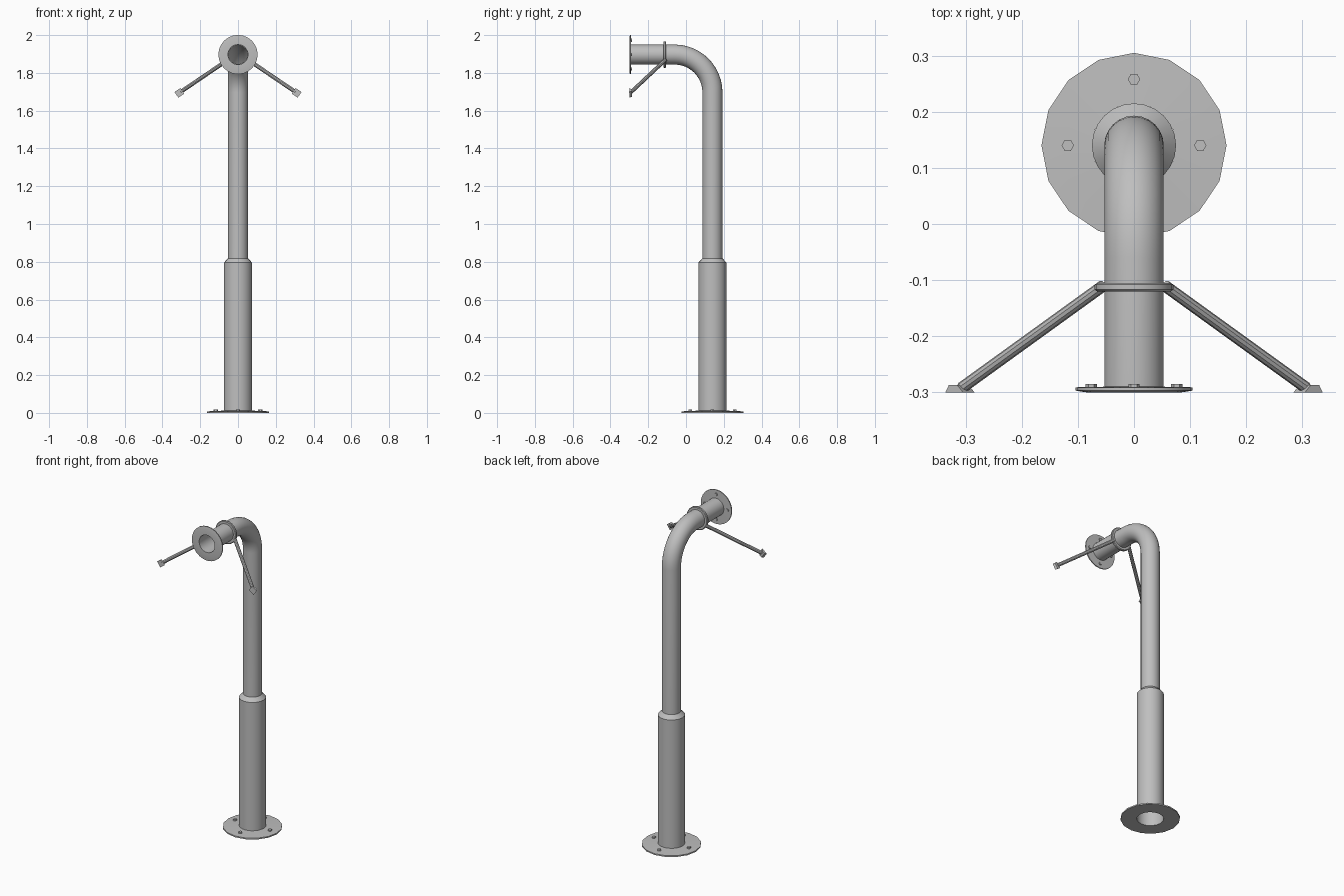
import bpy, math
from mathutils import Vector, Matrix

if "Cube" in bpy.data.objects:
    bpy.data.objects.remove(bpy.data.objects["Cube"], do_unlink=True)

steel = bpy.data.materials.new("grey_steel")
steel.use_nodes = True
GREY = (0.52, 0.52, 0.52, 1)
steel.diffuse_color = GREY
steel.node_tree.nodes["Principled BSDF"].inputs["Base Color"].default_value = GREY

POLE_Y, PIPE_Z, PIPE_R = 0.14, 1.897, 0.053
FRONT = Vector((0, -0.3, PIPE_Z))
BASE = Vector((0, POLE_Y, 0))


def make(name, verts, faces, smooth=True):
    mesh = bpy.data.meshes.new(name)
    mesh.from_pydata(verts, [], faces)
    mesh.materials.append(steel)
    obj = bpy.data.objects.new(name, mesh)
    bpy.context.collection.objects.link(obj)
    bpy.ops.object.select_all(action='DESELECT')
    obj.select_set(True)
    bpy.context.view_layer.objects.active = obj
    bpy.ops.object.mode_set(mode='EDIT')
    bpy.ops.mesh.select_all(action='SELECT')
    bpy.ops.mesh.normals_make_consistent(inside=False)
    bpy.ops.object.mode_set(mode='OBJECT')
    if smooth:
        bpy.ops.object.shade_smooth_by_angle(angle=math.radians(35))
    return obj


def sweep(name, rings, sides, closed=False, caps=False, smooth=True):
    """Skin circles given as (centre, axis, radius)."""
    verts, faces = [], []
    for centre, axis, r in rings:
        axis = Vector(axis).normalized()
        u = Vector((1, 0, 0)) if abs(axis.x) < 0.1 else axis.cross((0, 1, 0)).normalized()
        v = axis.cross(u)
        for i in range(sides):
            a = math.tau * i / sides
            verts.append(Vector(centre) + r * (u * math.cos(a) + v * math.sin(a)))
    n = len(rings)
    for k in range(n if closed else n - 1):
        for i in range(sides):
            j, m = (i + 1) % sides, (k + 1) % n
            faces.append((k * sides + i, k * sides + j, m * sides + j, m * sides + i))
    if caps:
        faces += [tuple(range(sides)), tuple(range((n - 1) * sides, n * sides))]
    return make(name, verts, faces, smooth)


def lathe(name, origin, axis, profile, sides, **kw):
    axis = Vector(axis)
    return sweep(name, [(origin + axis * h, axis, r) for r, h in profile], sides, **kw)


# Upright pipe, bend and short horizontal run, open at the front
BEND = 0.2
path = [(Vector((0, POLE_Y, 0.8)), Vector((0, 0, 1)), PIPE_R)]
for i in range(13):
    a = math.pi / 2 * i / 12
    path.append((Vector((0, POLE_Y - BEND + BEND * math.cos(a), PIPE_Z - BEND + BEND * math.sin(a))),
                 Vector((0, -math.sin(a), math.cos(a))), PIPE_R))
path.append((FRONT, Vector((0, -1, 0)), PIPE_R))
sweep("bent_pipe", path, 24)

# Wider lower sleeve with a chamfered shoulder
lathe("lower_sleeve", BASE, (0, 0, 1),
      [(0.075, 0), (0.075, 0.795), (PIPE_R, 0.818)], 24)

# Flanges with an open bore
lathe("base_flange", BASE, (0, 0, 1),
      [(0.075, 0), (0.165, 0), (0.165, 0.008), (0.075, 0.012)], 16, closed=True)
lathe("front_flange", FRONT, (0, 1, 0),
      [(PIPE_R, 0), (0.085, 0), (0.104, 0.003), (0.104, 0.009), (PIPE_R, 0.01)], 24, closed=True)

# Hexagonal bolts around each flange
for i in range(4):
    a = math.pi / 2 * i
    c, s = math.cos(a), math.sin(a)
    lathe(f"base_bolt_{i + 1}", BASE + Vector((c, s, 0)) * 0.118, (0, 0, 1),
          [(0.011, 0.005), (0.011, 0.018)], 6, caps=True, smooth=False)
    lathe(f"front_bolt_{i + 1}", FRONT + Vector((c, 0, s)) * 0.076, (0, 1, 0),
          [(0.01, 0.005), (0.01, 0.015)], 6, caps=True, smooth=False)

# Clamp collar around the horizontal run
lathe("clamp_collar", Vector((0, -0.12, PIPE_Z)), (0, 1, 0),
      [(0.05, 0), (0.066, 0), (0.07, 0.003), (0.07, 0.012), (0.066, 0.015), (0.05, 0.015)],
      24, closed=True)

# Two brace arms with flat wall feet
for side, x in (("left", 1), ("right", -1)):
    start = Vector((x * 0.055, -0.11, 1.868))
    end = Vector((x * 0.307, -0.292, 1.697))
    along = end - start
    sweep(f"{side}_brace_arm", [(start, along, 0.0105), (end, along, 0.0105)], 10, caps=True)
    tilt = Vector((along.x, 0, along.z)).normalized()
    across = Vector((-tilt.z, 0, tilt.x))
    foot = Vector((x * 0.311, 0, 1.694))
    corners = []
    for y, back in ((-0.3, 0.02), (-0.287, 0.012)):
        for t, w in ((-back, -0.018), (0.018, -0.018), (0.018, 0.018), (-back, 0.018)):
            t = t if y < -0.29 else t * 0.6
            corners.append(foot + tilt * t + across * w + Vector((0, y, 0)))
    make(f"{side}_brace_foot", corners,
         [(0, 1, 2, 3), (4, 5, 6, 7), (0, 1, 5, 4), (1, 2, 6, 5), (2, 3, 7, 6), (3, 0, 4, 7)],
         smooth=False)
